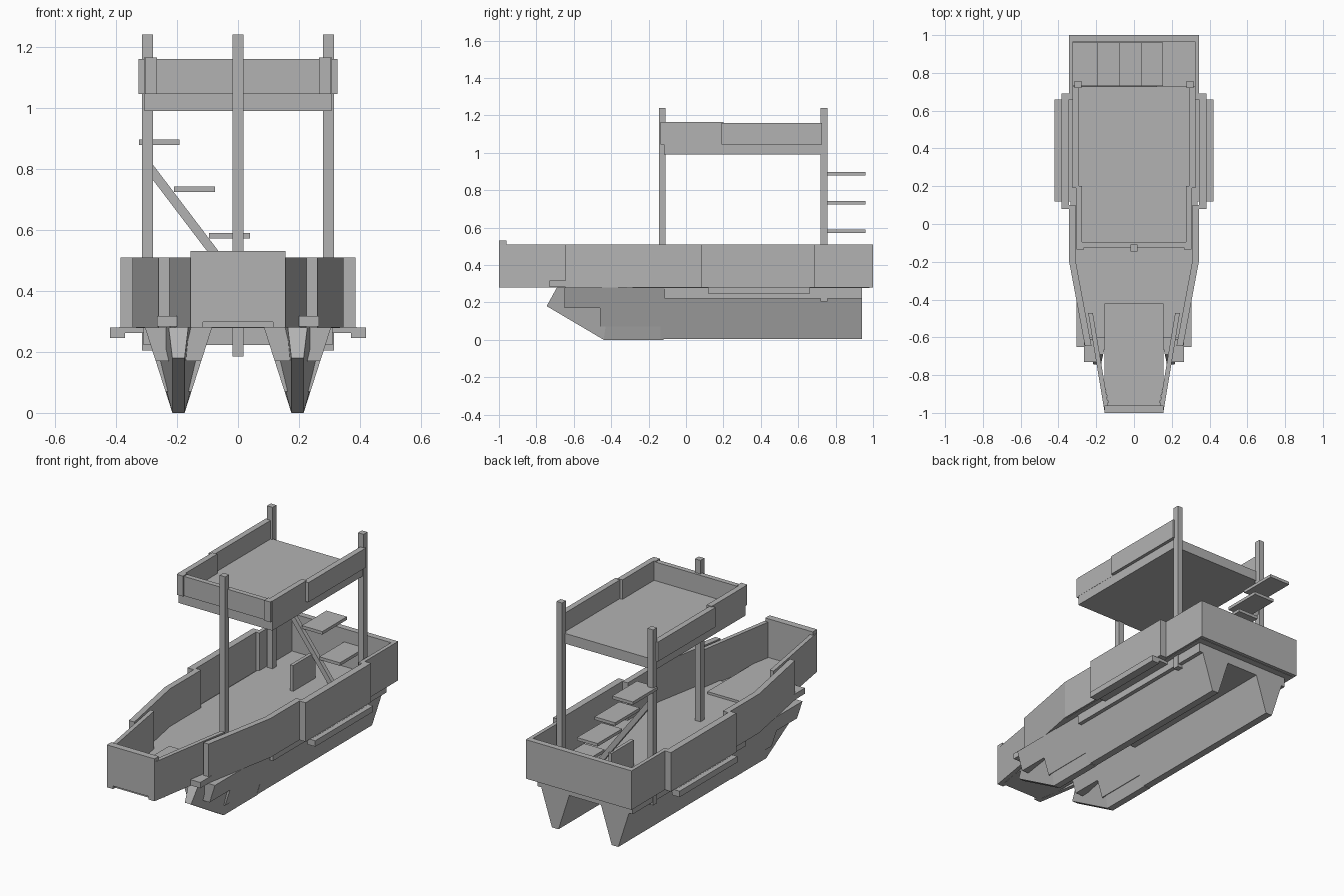
import bpy, bmesh, math
from mathutils import Vector

if "Cube" in bpy.data.objects:
    bpy.data.objects.remove(bpy.data.objects["Cube"])

grey = bpy.data.materials.new("plain grey")
grey.diffuse_color = (0.45, 0.45, 0.45, 1)
grey.use_nodes = True
grey.node_tree.nodes["Principled BSDF"].inputs["Base Color"].default_value = grey.diffuse_color


def finish(name, bm):
    bmesh.ops.recalc_face_normals(bm, faces=bm.faces)
    me = bpy.data.meshes.new(name)
    bm.to_mesh(me)
    bm.free()
    me.materials.append(grey)
    ob = bpy.data.objects.new(name, me)
    bpy.context.collection.objects.link(ob)
    return ob


def loft(name, rings):
    """Skin matching rings of points and cap both ends."""
    bm = bmesh.new()
    vs = [[bm.verts.new(p) for p in r] for r in rings]
    n = len(vs[0])
    for a, b in zip(vs, vs[1:]):
        for i in range(n):
            j = (i + 1) % n
            bm.faces.new((a[i], a[j], b[j], b[i]))
    bm.faces.new(vs[0])
    bm.faces.new(vs[-1])
    return finish(name, bm)


def slab(name, outline, z0, z1):
    return loft(name, [[(x, y, z) for x, y in outline] for z in (z0, z1)])


def box(name, x0, x1, y0, y1, z0, z1):
    return slab(name, [(x0, y0), (x1, y0), (x1, y1), (x0, y1)], z0, z1)


def plank(name, a, b, t, z0, z1):
    """Upright wall from a to b, thickness t towards the centreline."""
    return slab(name, [a, b, (b[0] - t, b[1]), (a[0] - t, a[1])], z0, z1)


def mirrored(ob):
    m = ob.modifiers.new("mirror", 'MIRROR')
    m.use_axis = (True, False, False)
    m.use_mirror_merge = False
    return ob


# Decks
slab("main_deck", [(-.335, .98), (.335, .98), (.335, -.19), (.235, -.6),
                   (-.235, -.6), (-.335, -.19)], .278, .288)
slab("fore_deck", [(-.155, -.42), (.155, -.42), (.155, -.85), (.13, -.98),
                   (-.13, -.98), (-.155, -.85)], .28, .302)
box("under_deck", -.31, .31, -.115, .94, .222, .28)

# Hull side walls
Z0, Z1 = .28, .51
mirrored(plank("aft_wall", (.345, .66), (.345, 1), .022, Z0, Z1))
mirrored(plank("wide_wall", (.385, .08), (.385, .69), .04, Z0, Z1))
mirrored(plank("middle_wall", (.345, -.19), (.345, .1), .035, Z0, Z1))
mirrored(plank("forward_wall", (.26, -.645), (.345, -.19), .035, Z0, Z1))
mirrored(plank("bow_wall", (.155, -1), (.243, -.47), .025, Z0, Z1))
box("stern_wall", -.345, .345, .965, 1, Z0, Z1)
mirrored(box("side_shelf", .37, .42, .12, .66, .245, .28))
mirrored(box("shelf_bracket", .30, .39, .12, .66, .262, .281))
mirrored(box("bow_fender", .195, .265, -.73, -.61, .283, .317))

# Bow plate with a notch along its lower edge
notched = [(-.155, .28), (-.115, .28), (-.115, .298), (.115, .298),
           (.115, .28), (.155, .28), (.155, .53), (-.155, .53)]
loft("bow_plate", [[(x, y, z) for x, z in notched] for y in (-1, -.96)])

# Twin floats: V-shaped sides, stepped at the front
KEEL = .195


def half(z):
    return .02 + .09 * z / .28


def vee(y, z0, z1=.28, trim=0):
    a, b = half(z0) - trim, half(z1) - trim
    return [(KEEL - a, y, z0), (KEEL + a, y, z0), (KEEL + b, y, z1), (KEEL - b, y, z1)]


for i, (y0, y1, z) in enumerate([(-.65, -.45, .17), (-.46, -.13, .07), (-.135, .94, .004)]):
    mirrored(loft(f"float_side_{i + 1}", [vee(y0, z), vee(y1, z)]))


def stem_ring(y0, y1, z0, a, b):
    return [(KEEL - a, y0, z0), (KEEL + a, y0, z0), (KEEL + b, y1, .28), (KEEL - b, y1, .28)]


mirrored(loft("float_stem", [stem_ring(-.745, -.69, .18, .02, .032),
                             stem_ring(-.44, -.40, 0, .02, .095),
                             stem_ring(-.12, -.12, 0, .02, .1)]))

# Posts
mirrored(box("rear_post", .279, .315, .72, .756, .205, 1.24))
box("front_post", -.018, .018, -.145, -.109, .185, 1.24)

# Upper platform, open at the rear
box("roof_deck", -.307, .307, -.118, .728, .99, 1.05)
box("roof_front_wall", -.305, .305, -.125, -.095, 1.045, 1.16)
mirrored(box("roof_corner", .265, .305, -.135, -.095, 1.045, 1.165))
mirrored(box("roof_wall_front", .275, .308, -.118, .2, 1.045, 1.165))
mirrored(box("roof_wall_rear", .292, .326, .19, .728, 1.045, 1.16))

# Stair: slanted rail and floating treads
rail = [(-.28, .815), (-.28, .765), (.085, .285), (.122, .285)]
loft("stair_rail", [[(x, y, z) for x, z in rail] for y in (.725, .75)])
for i in range(4):
    x, z = -.325 + .115 * i, .878 - .1535 * i
    box(f"stair_tread_{i + 1}", x, x + .134, .73, .96, z, z + .018)
box("cabin_panel", -.045, -.025, .55, .76, .285, .44)
